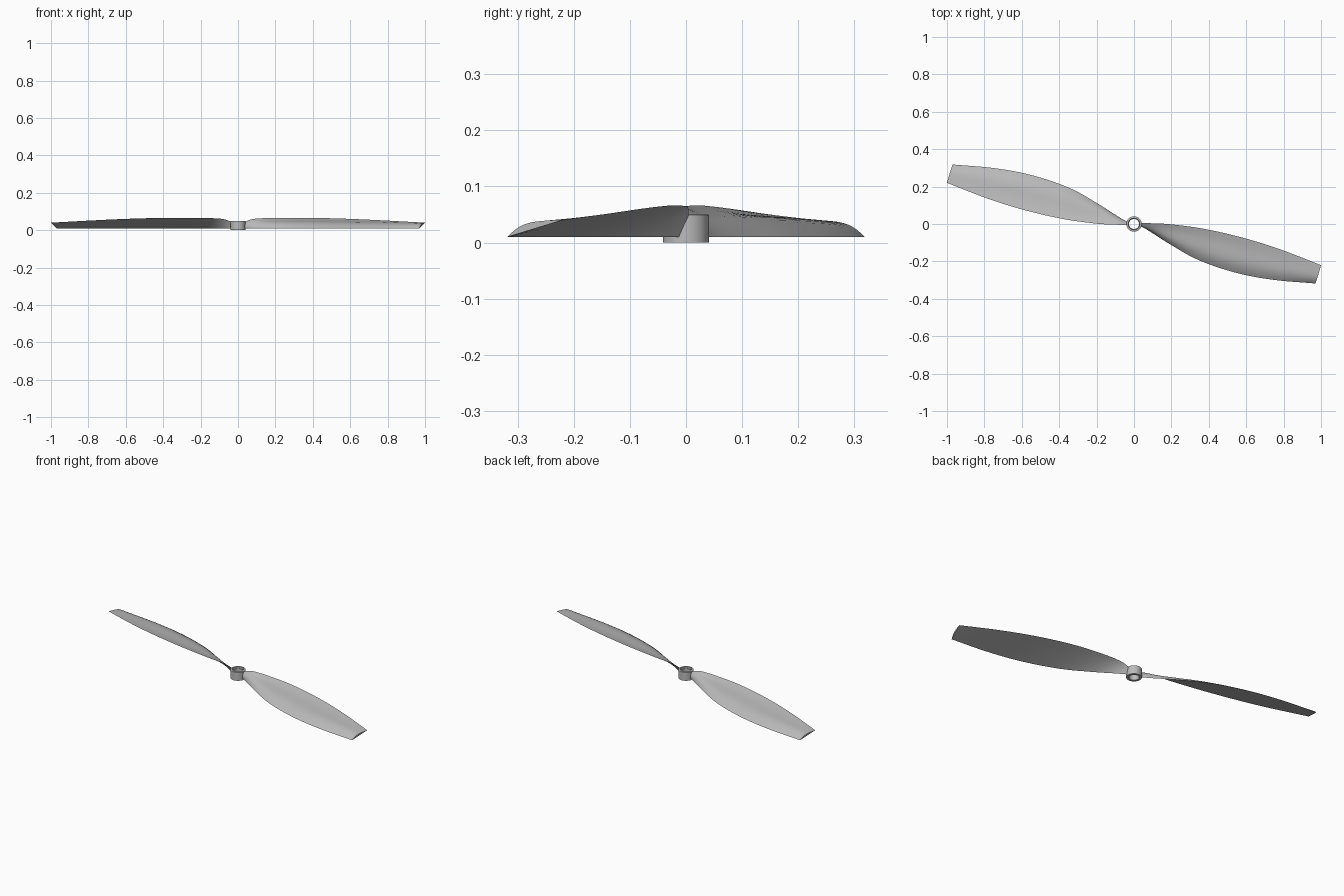
import bpy, bmesh, math
from mathutils import Vector, Matrix

cube = bpy.data.objects.get("Cube")
if cube:
    bpy.data.objects.remove(cube, do_unlink=True)

grey = bpy.data.materials.new("plain grey")
grey.use_nodes = True
color = (0.5, 0.5, 0.5, 1)
grey.diffuse_color = color
grey.node_tree.nodes["Principled BSDF"].inputs["Base Color"].default_value = color


def finish(name, bm, angle):
    """Turn a bmesh into a smooth-shaded object."""
    bmesh.ops.recalc_face_normals(bm, faces=bm.faces)
    mesh = bpy.data.meshes.new(name)
    bm.to_mesh(mesh)
    bm.free()
    mesh.materials.append(grey)
    obj = bpy.data.objects.new(name, mesh)
    bpy.context.collection.objects.link(obj)
    bpy.ops.object.select_all(action="DESELECT")
    obj.select_set(True)
    bpy.context.view_layer.objects.active = obj
    bpy.ops.object.shade_smooth_by_angle(angle=math.radians(angle))
    return obj


def spline(points, t):
    """Smooth curve through the points, t from 0 to 1."""
    pts = [Vector(p) for p in points]
    last = len(pts) - 1
    i = min(int(t * last), last - 1)
    f = t * last - i
    a, b = pts[i], pts[i + 1]
    before = pts[i - 1] if i else a * 2 - b
    after = pts[i + 2] if i + 2 <= last else b * 2 - a
    m, n = (b - before) / 2, (after - a) / 2
    return (a * (2 * f**3 - 3 * f**2 + 1) + m * (f**3 - 2 * f**2 + f)
            + b * (3 * f**2 - 2 * f**3) + n * (f**3 - f**2))


# Raised and lowered blade edges, from root to tip
HIGH = [(.035, .004, .045), (.09, .004, .061), (.2, -.002, .065), (.38, -.027, .066),
        (.58, -.073, .061), (.78, -.135, .052), (1, -.22, .04)]
LOW = [(.035, -.01, .01), (.09, -.043, .01), (.2, -.113, .01), (.35, -.195, .01),
       (.55, -.262, .01), (.75, -.299, .01), (.97, -.318, .01)]
# Thickness and ripple of the upper surface along the blade
SHAPE = [(.009, 0), (.009, .001), (.009, .004), (.01, .005), (.01, .005), (.011, .004), (.012, .002)]


def blade(name, turn):
    bm = bmesh.new()
    rings = []
    spans, steps = 36, 16
    for s in range(spans + 1):
        t = s / spans
        high, low = spline(HIGH, t), spline(LOW, t)
        thick, ripple = spline(SHAPE, t)
        chord = high - low
        up = Vector((0, -chord.z, chord.y)).normalized()
        top = []
        for k in range(steps + 1):
            u = k / steps
            rise = thick * 4 * u * (1 - u) + ripple * math.sin(2 * math.pi * u)
            top.append(low + chord * u + up * rise)
        under = [low + chord * (k / steps) for k in range(steps - 1, 0, -1)]
        rings.append([bm.verts.new(p) for p in top + under])
    count = len(rings[0])
    for a, b in zip(rings, rings[1:]):
        for k in range(count):
            j = (k + 1) % count
            bm.faces.new((a[k], a[j], b[j], b[k]))
    bm.faces.new(rings[0])
    bm.faces.new(rings[-1])
    bm.transform(Matrix.Rotation(turn, 4, "Z"))
    finish(name, bm, 40)


blade("left_blade", 0)
blade("right_blade", math.pi)

# Hollow hub turned from a closed profile of radius and height
bm = bmesh.new()
profile = [(.027, 0), (.041, 0), (.041, .049), (.039, .05), (.031, .05), (.03, .049), (.03, .04), (.027, .04)]
sides = 48
rings = []
for s in range(sides):
    a = 2 * math.pi * s / sides
    rings.append([bm.verts.new((r * math.cos(a), r * math.sin(a), z)) for r, z in profile])
for s in range(sides):
    a, b = rings[s], rings[(s + 1) % sides]
    for k in range(len(profile)):
        j = (k + 1) % len(profile)
        bm.faces.new((a[k], a[j], b[j], b[k]))
finish("hub", bm, 35)
